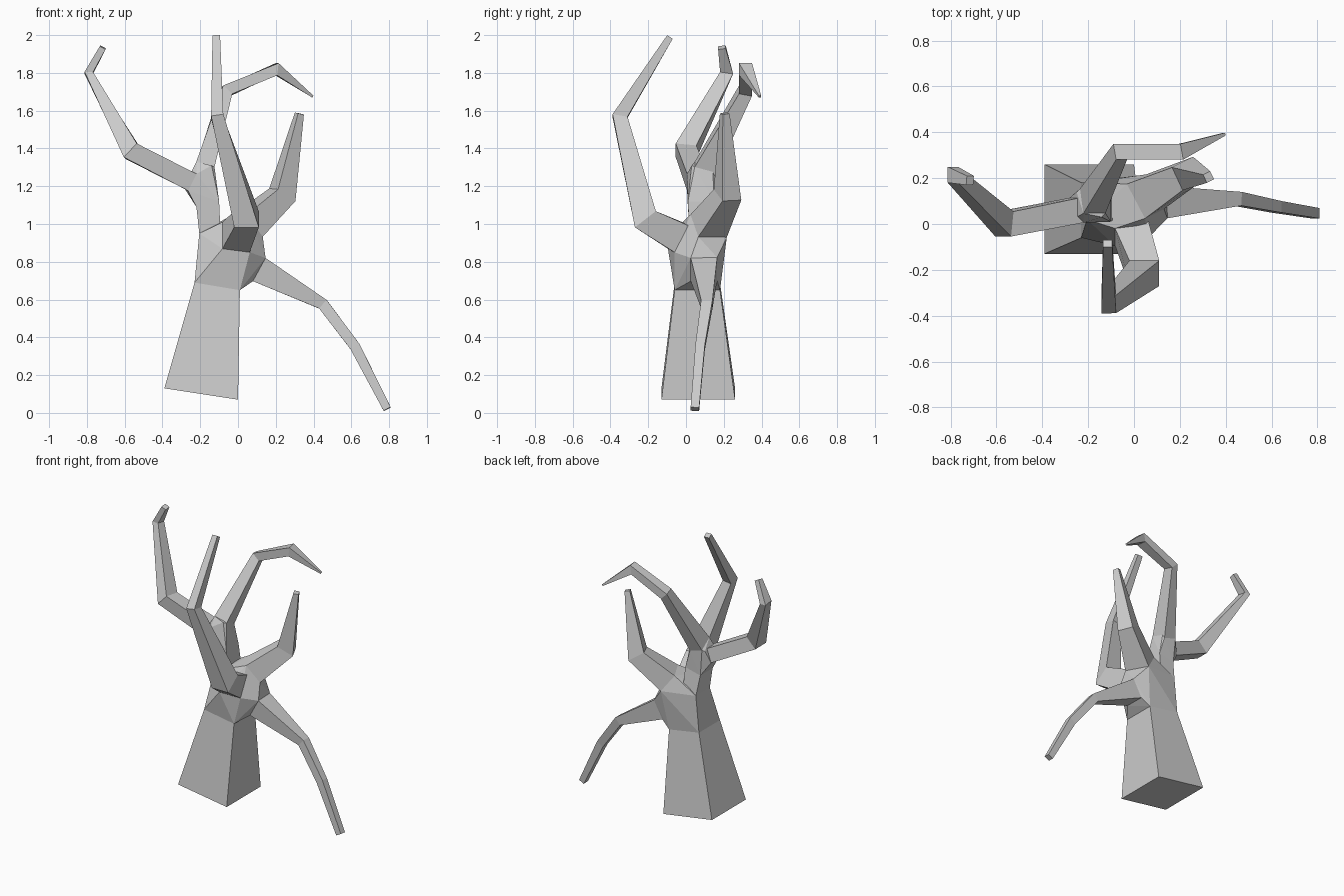
import bpy, bmesh
from mathutils import Vector

cube = bpy.data.objects.get("Cube")
if cube:
    bpy.data.objects.remove(cube, do_unlink=True)

bark = bpy.data.materials.new("grey bark")
bark.use_nodes = True
bark.diffuse_color = (0.6, 0.6, 0.6, 1)
bark.node_tree.nodes["Principled BSDF"].inputs["Base Color"].default_value = (0.6, 0.6, 0.6, 1)


def finish(name, bm):
    bmesh.ops.recalc_face_normals(bm, faces=bm.faces)
    mesh = bpy.data.meshes.new(name)
    bm.to_mesh(mesh)
    bm.free()
    mesh.materials.append(bark)
    obj = bpy.data.objects.new(name, mesh)
    bpy.context.collection.objects.link(obj)


def skin_rings(name, rings):
    """Four-sided tube through the rings, capped at both ends."""
    bm = bmesh.new()
    loops = [[bm.verts.new(p) for p in ring] for ring in rings]
    for a, b in zip(loops, loops[1:]):
        for i in range(4):
            j = (i + 1) % 4
            bm.faces.new((a[i], a[j], b[j], b[i]))
    bm.faces.new(loops[0])
    bm.faces.new(loops[-1])
    finish(name, bm)


def limb(name, side, path):
    """Mitred square branch; path holds (point, width along side, height)."""
    pts = [Vector(p) for p, w, h in path]
    dirs = [(b - a).normalized() for a, b in zip(pts, pts[1:])]
    rings = []
    for i, (p, w, h) in enumerate(path):
        t = (dirs[max(i - 1, 0)] + dirs[min(i, len(dirs) - 1)]).normalized()
        s = Vector(side)
        u = (s - t * s.dot(t)).normalized()
        v = t.cross(u)
        rings.append([pts[i] + u * w / 2 * a + v * h / 2 * b
                      for a, b in ((-1, -1), (1, -1), (1, 1), (-1, 1))])
    skin_rings(name, rings)
    return rings


def hub(name, points):
    """Faceted knot joining the ends of several limbs."""
    bm = bmesh.new()
    for p in points:
        bm.verts.new(p)
    res = bmesh.ops.convex_hull(bm, input=bm.verts)
    loose = {v for v in res["geom_interior"] + res["geom_unused"]
             if isinstance(v, bmesh.types.BMVert)}
    bmesh.ops.delete(bm, geom=list(loose), context='VERTS')
    finish(name, bm)


def slab(x0, z0, x1, z1, y0, y1):
    return [(x0, y0, z0), (x1, y0, z1), (x1, y1, z1), (x0, y1, z0)]


# Tapering trunk with a slanted foot
trunk_top = slab(-0.23, 0.69, 0.01, 0.65, -0.06, 0.18)
skin_rings("trunk", [slab(-0.39, 0.13, 0, 0.07, -0.13, 0.26), trunk_top])

# Upper stem rising from the trunk
stem_base = slab(-0.205, 0.95, -0.09, 0.9, 0.02, 0.18)
stem_mid = slab(-0.22, 1.09, -0.1, 1.12, 0.01, 0.15)
stem_top = slab(-0.25, 1.27, -0.14, 1.31, 0.03, 0.14)
skin_rings("upper_stem", [stem_base, stem_mid])

# Branches
right_branch = limb("right_branch", (0, 1, 0), [
    ((-0.25, 0.06, 1.225), 0.11, 0.1), ((-0.565, 0, 1.385), 0.11, 0.1),
    ((-0.79, 0.215, 1.8), 0.07, 0.045), ((-0.715, 0.19, 1.935), 0.04, 0.035)])
back_branch = limb("back_branch", (0, 1, 0), [
    ((-0.18, 0.1, 1.29), 0.12, 0.1), ((-0.06, 0.315, 1.705), 0.07, 0.065),
    ((0.205, 0.315, 1.82), 0.07, 0.065), ((0.395, 0.392, 1.675), 0.012, 0.012)])
front_branch = limb("front_branch", (1, 0, 0), [
    ((-0.01, -0.04, 0.93), 0.15, 0.16), ((0.045, -0.215, 1.025), 0.13, 0.14),
    ((-0.11, -0.35, 1.57), 0.065, 0.08), ((-0.115, -0.085, 1.99), 0.04, 0.035)])
left_branch = limb("left_branch", (-0.45, 0.9, 0), [
    ((0.05, 0.12, 0.99), 0.17, 0.15), ((0.235, 0.22, 1.155), 0.11, 0.12),
    ((0.325, 0.205, 1.585), 0.04, 0.035)])
drooping_branch = limb("drooping_branch", (0, 1, 0), [
    ((0.11, 0.095, 0.76), 0.14, 0.14), ((0.45, 0.11, 0.575), 0.06, 0.06),
    ((0.62, 0.075, 0.35), 0.05, 0.055), ((0.79, 0.047, 0.02), 0.045, 0.042)])

# Knots where the limbs meet
hub("trunk_knot", trunk_top + stem_base + front_branch[0]
    + left_branch[0] + drooping_branch[0])
hub("fork_knot", stem_mid + stem_top + right_branch[0] + back_branch[0])
